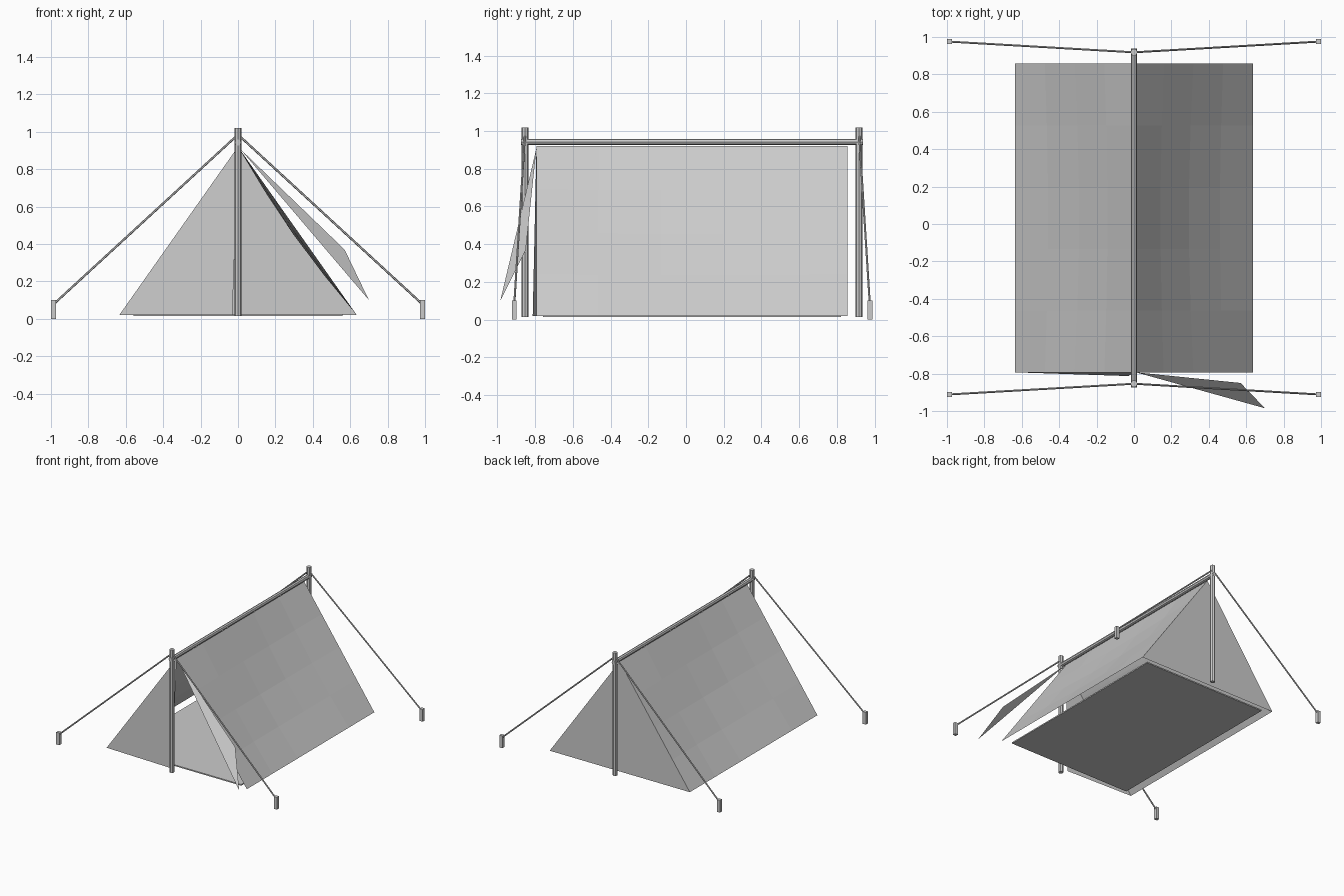
import bpy, bmesh
from math import sin, pi
from mathutils import Vector

cube = bpy.data.objects.get("Cube")
if cube:
    bpy.data.objects.remove(cube)

grey = bpy.data.materials.new("light_grey")
grey.use_nodes = True
grey.diffuse_color = (0.6, 0.6, 0.6, 1)
grey.node_tree.nodes["Principled BSDF"].inputs["Base Color"].default_value = (0.6, 0.6, 0.6, 1)

MID = 0.032                 # centre of the tent along its length
FRONT, BACK = MID - 0.825, MID + 0.825
HALF, BASE, APEX = 0.635, 0.02, 0.92


def finish(name, bm):
    mesh = bpy.data.meshes.new(name)
    bm.to_mesh(mesh)
    bm.free()
    mesh.materials.append(grey)
    obj = bpy.data.objects.new(name, mesh)
    bpy.context.collection.objects.link(obj)
    return obj


def sheet(name, points):
    bm = bmesh.new()
    bm.faces.new([bm.verts.new(p) for p in points])
    return finish(name, bm)


def rod(name, start, end, radius, sides=8):
    start, end = Vector(start), Vector(end)
    axis = end - start
    bm = bmesh.new()
    bmesh.ops.create_cone(bm, cap_ends=True, segments=sides, radius1=radius,
                          radius2=radius, depth=axis.length)
    bm.transform(axis.to_track_quat('Z', 'Y').to_matrix().to_4x4())
    bmesh.ops.translate(bm, verts=bm.verts, vec=(start + end) / 2)
    return finish(name, bm)


def box(name, centre, size):
    bm = bmesh.new()
    bmesh.ops.create_cube(bm, size=1)
    bmesh.ops.scale(bm, verts=bm.verts, vec=size)
    bmesh.ops.translate(bm, verts=bm.verts, vec=centre)
    return finish(name, bm)


def roof(name, side, rows=4, bays=5, sag=0.03):
    """Canvas slope that sags inward between its fixed edges."""
    ridge, eave = Vector((0, 0, APEX)), Vector((side * HALF, 0, BASE))
    inward = Vector((-side * (APEX - BASE), 0, -HALF)).normalized()
    bm = bmesh.new()
    grid = []
    for i in range(rows + 1):
        u = i / rows
        line = []
        for j in range(bays + 1):
            v = j / bays
            p = ridge.lerp(eave, u) + inward * sag * sin(pi * u) * sin(pi * v)
            p.y = FRONT + (BACK - FRONT) * v
            line.append(bm.verts.new(p))
        grid.append(line)
    for i in range(rows):
        for j in range(bays):
            quad = [grid[i][j], grid[i + 1][j], grid[i + 1][j + 1], grid[i][j + 1]]
            bm.faces.new(quad if side > 0 else quad[::-1])
    return finish(name, bm)


# Canvas
roof("roof_left", 1)
roof("roof_right", -1)
sheet("back_wall", [(HALF, BACK, BASE), (-HALF, BACK, BASE), (0, BACK, APEX)])
sheet("closed_door_flap", [(-HALF, FRONT, BASE), (-0.03, FRONT - 0.02, BASE), (0, FRONT, APEX)])
sheet("open_door_flap", [(0.01, FRONT, 0.91), (0.70, -0.985, 0.10), (0.57, -0.85, 0.37)])
box("ground_sheet", (0, MID, 0.02), (1.12, 1.58, 0.01))

# Frame, ropes and pegs at both ends
rod("ridge_pole", (0, MID - 0.906, 0.942), (0, MID + 0.906, 0.942), 0.017)
for end, way in (("front", -1), ("back", 1)):
    pole_y, peg_y = MID + way * 0.886, MID + way * 0.943
    rod(end + "_pole", (0, pole_y, 0.015), (0, pole_y, 1.02), 0.019)
    for label, side in (("left", 1), ("right", -1)):
        box(f"{end}_{label}_peg", (side * 0.986, peg_y, 0.05), (0.028, 0.026, 0.1))
        rod(f"{end}_{label}_rope", (0, pole_y, 0.985), (side * 0.984, peg_y, 0.08), 0.006, 6)
